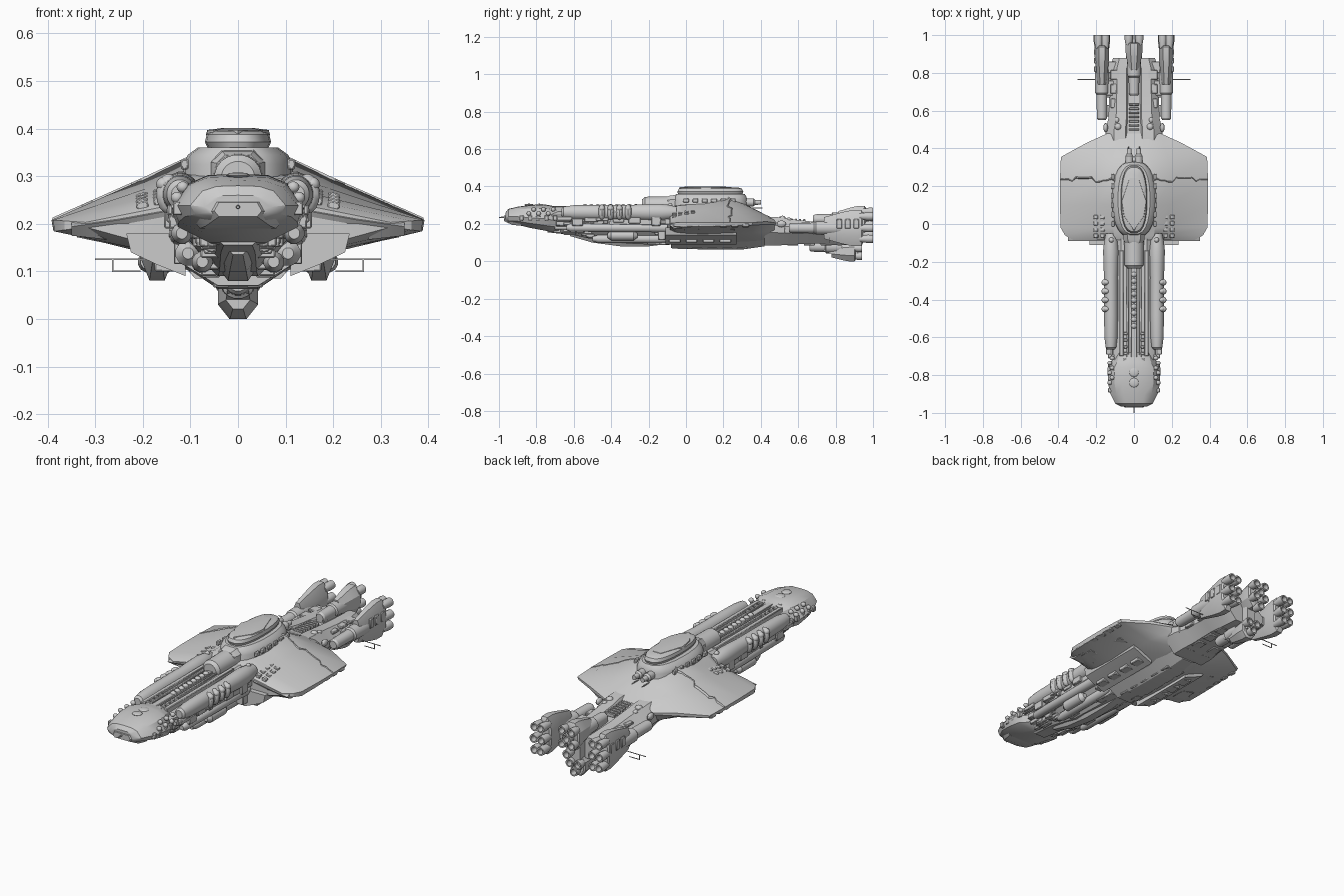
import bpy, bmesh, math, random
from mathutils import Vector, Matrix
random.seed(4)

def finish(name, bm, mirror=False):
    bmesh.ops.recalc_face_normals(bm, faces=bm.faces)
    me = bpy.data.meshes.new(name)
    bm.to_mesh(me); bm.free()
    ob = bpy.data.objects.new(name, me)
    bpy.context.collection.objects.link(ob)
    if mirror:
        ob.modifiers.new("Mirror", 'MIRROR')
    return ob

def loft(name, rings, mirror=False):
    bm = bmesh.new()
    vs = [[bm.verts.new(p) for p in r] for r in rings]
    n = len(rings[0])
    for a, b in zip(vs, vs[1:]):
        for i in range(n):
            bm.faces.new((a[i], a[(i+1) % n], b[(i+1) % n], b[i]))
    bm.faces.new(vs[0]); bm.faces.new(vs[-1])
    return finish(name, bm, mirror)

def hull(name, profile, stations):
    """profile: half outline, x 0..1 and z 0..1; stations: y, half width, z bottom, z top"""
    full = profile + [(-x, z) for x, z in reversed(profile) if x > 0]
    return loft(name, [[(x*w, y, b+(t-b)*z) for x, z in full] for y, w, b, t in stations])

def sections(name, stations):
    """stations: y, half outline of (x, z)"""
    return loft(name, [[(x, y, z) for x, z in h + [(-x, z) for x, z in reversed(h) if x > 0]]
                       for y, h in stations])

def tube(name, x, z, stations, sides=16, sx=1, sz=1, mirror=True):
    """stations: y, radius"""
    return loft(name, [[(x+sx*r*math.cos(2*math.pi*(i+.5)/sides), y, z+sz*r*math.sin(2*math.pi*(i+.5)/sides))
                        for i in range(sides)] for y, r in stations], mirror and x != 0)

def boxes(name, items, mirror=True, tilt=0, bevel=0.003):
    """items: centre, size"""
    bm = bmesh.new()
    for c, s in items:
        m = Matrix.Translation(c) @ Matrix.Rotation(tilt, 4, 'Y') @ Matrix.Diagonal((*s, 1))
        bmesh.ops.create_cube(bm, size=1, matrix=m)
    ob = finish(name, bm, mirror)
    if bevel:
        b = ob.modifiers.new("Bevel", 'BEVEL'); b.width = bevel; b.segments = 1
    return ob

def balls(name, items, mirror=True):
    bm = bmesh.new()
    for c, s in items:
        bmesh.ops.create_uvsphere(bm, u_segments=12, v_segments=8, radius=1,
                                  matrix=Matrix.Translation(c) @ Matrix.Diagonal((*s, 1)))
    return finish(name, bm, mirror)

# forward hull: head, core and keel
head = [(0, 1), (.45, .98), (.75, .85), (1, .45), (.9, .2), (.5, 0), (0, 0)]
hull("nose_head", head, [(-.965, .07, .215, .26), (-.95, .10, .205, .28), (-.90, .125, .195, .292),
     (-.84, .138, .18, .30), (-.76, .14, .165, .305), (-.73, .12, .16, .30), (-.68, .10, .155, .29)])
hull("nose_visor", [(0, 1), (.8, 1), (1, .4), (.8, 0), (0, 0)],
     [(-.972, .05, .215, .245), (-.93, .085, .195, .25), (-.88, .1, .19, .25)])
core = [(0, 1), (.5, 1), (1, .75), (1, .55), (.6, .2), (.3, 0), (0, 0)]
hull("forward_core", core, [(-.74, .10, .155, .28), (-.6, .12, .14, .28), (-.42, .13, .10, .28),
     (-.2, .14, .09, .285), (-.02, .14, .09, .29)])
hull("forward_keel", [(0, 1), (.9, 1), (1, .7), (.35, 0), (0, 0)],
     [(-.62, .03, .135, .17), (-.5, .05, .10, .17), (-.35, .06, .08, .16), (-.2, .06, .08, .16), (-.08, .06, .095, .15)])
tube("nose_probe", 0, .235, [(-1, .003), (-.96, .005), (-.9, .005)], 8)
balls("nose_hatches", [((0, y, .302), (.025, .025, .006)) for y in (-.84, -.785)], False)
balls("nose_side_domes", [((.128 - .012*(i % 2), -.84 + .026*i, .255 + .022*(i % 2)), (.013, .012, .012)) for i in range(6)])
boxes("nose_ports", [((.127, -.88 + .045*i, .232), (.02, .022, .028)) for i in range(5)])

# long rounded side pods, their bands and the spine
tube("side_pod", .122, .262, [(-.665, .018), (-.655, .028), (-.60, .035), (-.48, .037), (-.28, .037),
     (-.22, .04), (-.14, .042), (-.09, .036), (-.05, .028)], 20, 1, 1.1)
balls("pod_bands", [((.146, -.45 + .047*i, .263), (.026, .02, .042)) for i in range(4)]
      + [((.157, -.45 + .047*i, .283), (.015, .017, .015)) for i in range(4)])
boxes("spine_rails", [((.034, -.48, .282), (.014, .5, .022)), ((.066, -.42, .278), (.022, .56, .03))])
boxes("spine_strip", [((0, -.45, .282), (.034, .56, .025))], False)
balls("spine_beads", [((0, -.54 + .034*i, .292), (.016, .015, .014)) for i in range(9)], False)
boxes("spine_blocks", [((.045, -.72 + .035*i, .288), (.022, .016, .016)) for i in range(5)])
tube("neck_housing", 0, .298, [(-.235, .035), (-.22, .05), (-.12, .052), (-.03, .055)], 20, 1, .95)

# lower forward pipes and plating
tube("lower_pipe", .118, .18, [(-.64, .012), (-.62, .022), (-.2, .025), (-.1, .028)], 12)
tube("keel_pipe", .075, .12, [(-.5, .012), (-.47, .022), (-.15, .024), (-.1, .018)], 12)
tube("keel_tank", .105, .138, [(-.42, .012), (-.4, .027), (-.28, .027), (-.26, .012)], 12)
plates = []
for i in range(56):
    y = random.uniform(-.68, -.10)
    t = random.random()
    low = .16 + (.09 - .16)*min(1, (y+.68)/.35)
    plates.append(((.05 + .09*t, y, low + (.235-low)*t), (random.uniform(.015, .04), random.uniform(.02, .08), random.uniform(.012, .035))))
boxes("forward_plating", plates)
boxes("neck_collars", [((.135, -.16, .22), (.04, .05, .06)), ((.11, -.13, .15), (.05, .04, .07)), ((.13, -.58, .21), (.03, .06, .04))])

# broad winged centre section: gentle front slope, ridge at the seam, falling tail
sections("winged_body", [
    (-.085, [(0, .29), (.09, .285), (.15, .237), (.32, .203), (.32, .193), (.2, .16), (.1, .13), (0, .12)]),
    (-.06, [(0, .30), (.105, .295), (.16, .248), (.365, .206), (.365, .187), (.2, .15), (.1, .115), (0, .1)]),
    (-.02, [(0, .31), (.112, .30), (.17, .26), (.388, .208), (.386, .184), (.2, .145), (.1, .105), (0, .09)]),
    (.10, [(0, .32), (.115, .308), (.19, .275), (.392, .208), (.388, .186), (.2, .14), (.1, .1), (0, .085)]),
    (.23, [(0, .35), (.11, .335), (.20, .293), (.392, .208), (.388, .19), (.2, .145), (.1, .1), (0, .085)]),
    (.355, [(0, .285), (.09, .283), (.18, .26), (.387, .207), (.38, .193), (.2, .15), (.1, .11), (0, .09)]),
    (.43, [(0, .245), (.08, .247), (.15, .235), (.25, .213), (.25, .198), (.17, .16), (.1, .12), (0, .1)]),
    (.48, [(0, .225), (.07, .225), (.11, .22), (.14, .205), (.14, .195), (.13, .16), (.09, .125), (0, .11)])])
# raised front wing plates, thick leading edge and underwing bays
loft("wing_lip", [[(x, y, z+dz) for y, dz in ((-.09, -.006), (-.05, .01), (.02, .008), (.02, -t), (-.06, -t))]
     for x, z, t in ((.15, .232, .07), (.25, .214, .05), (.35, .2, .025))], True)
loft("underwing_bay", [[(.11, y, .18), (.235, y, .18), (.225, y, .14), (.17, y, .114), (.11, y, .09)] for y in (-.11, .27)], True)
hull("belly", [(0, 1), (1, 1), (1, .6), (.35, 0), (0, 0)],
     [(-.08, .12, .07, .15), (.1, .12, .063, .15), (.3, .115, .063, .15), (.42, .09, .08, .15)])
boxes("belly_blocks", [((.035, -.02 + .08*i, .076), (.035, .055, .02)) for i in range(5)]
      + [((.15, -.06 + .09*i, .112), (.05, .06, .025)) for i in range(4)])
boxes("wing_windows", [((.165 + .036*j, -.062 + .033*i, .248 + .006*i - .010*j), (.025, .022, .018)) for i in range(4) for j in range(2)],
      tilt=.27)
boxes("wing_edge_blocks", [((.375, .02 + .06*i, .192), (.025, .035, .018)) for i in range(6)]
      + [((.30, .03, .172), (.08, .08, .016)), ((.28, .2, .172), (.06, .12, .015))], tilt=-.2)

# jagged seam across the wings
def wing_z(x):
    return .335 - (x-.11)*.467 if x < .2 else .293 - (x-.2)*.443
seam = [(.10 + .29*i/14, .235 + random.uniform(-.012, .012)) for i in range(15)]
loft("wing_seam", [[(x, y-.006, wing_z(x)-.006), (x, y, wing_z(x)+.004), (x, y+.006, wing_z(x)-.006)] for x, y in seam], True)

# command tower: stacked tiers and diamond cap
def tier(name, levels, sides=24, mid=.13):
    loft(name, [[(w*math.copysign(abs(math.cos(a))**.7, math.cos(a)), mid + l*math.copysign(abs(math.sin(a))**.9, math.sin(a)), z)
         for a in (2*math.pi*(i+.5)/sides for i in range(sides))] for z, w, l in levels])
tier("tower_base", [(.25, .118, .205), (.325, .116, .20), (.345, .106, .195), (.36, .085, .185)])
tier("tower_upper", [(.35, .06, .17), (.372, .07, .178), (.388, .066, .17), (.395, .055, .15)])
loft("tower_diamond", [[(.068*s*x, .1+y*s, z) for x, y in ((0, -.14), (.8, -.06), (1, .02), (.35, .15), (-.35, .15), (-1, .02), (-.8, -.06))]
     for s, z in ((1, .385), (.95, .397), (.5, .401))])
hull("tower_front_bay", [(0, 1), (.6, 1), (1, .6), (1, 0), (0, 0)], [(-.10, .045, .30, .345), (-.085, .055, .295, .352), (.02, .06, .29, .36)])
boxes("tower_side_panels", [((.112, .0 + .05*i, .325), (.016, .03, .022)) for i in range(6)])
balls("shoulder_domes", [((.12, -.085, .298), (.013, .014, .013)), ((.14, -.10, .26), (.016, .02, .018))])
tube("tower_exhaust", .025, .315, [(.28, .02), (.36, .022), (.37, .014), (.40, .012)], 12)
tube("tower_mast", .03, .285, [(.30, .003), (.41, .003)], 6)

# tail hull
hull("tail_hull", [(0, .92), (.25, .92), (.3, 1), (.7, 1), (1, .7), (1, .45), (.6, 0), (0, 0)],
     [(.42, .15, .085, .24), (.5, .15, .085, .235), (.56, .135, .09, .225), (.7, .13, .095, .21), (.82, .13, .085, .205), (.88, .11, .09, .2)])
boxes("tail_ribs", [((0, .50 + .022*i, .222 - .001*i), (.055, .012, .02)) for i in range(7)], False)
boxes("tail_plates", [((.10, .64 + .075*i, .2), (.05, .05, .014)) for i in range(3)] + [((.13, .5 + .1*i, .165), (.03, .06, .035)) for i in range(4)]
      + [((.05, .48 + .09*i, .1), (.05, .06, .03)) for i in range(4)])
balls("tail_domes", [((.085, .515, .23), (.018, .018, .014)), ((.15, .51, .2), (.012, .025, .018)), ((.09, .55, .222), (.012, .016, .012))])

# engines: tapering barrel, flared body and nozzle cluster
def engine(name, x, z, h, w, y0, y1, nozzles, lift=0):
    k = y1 - y0
    tube(name+"_barrel", x, z+lift, [(y0, .02), (y0+.01, .027), (y0+.3*k, .029), (y0+.32*k, .036), (y0+.5*k, .038), (y0+.62*k, .036)], 16)
    tube(name+"_flare", x, z, [(y0+.42*k, .6), (y0+.5*k, .7), (y0+.64*k, .88), (y0+.76*k, 1), (y0+.86*k, 1), (y0+.88*k, .85)], 8, w, h)
    for i, (dx, dz) in enumerate(nozzles):
        for s in ((1, -1) if x == 0 and dx else (1,)):
            tube(f"{name}_nozzle_{i}_{s}", x+dx*s, z+dz, [(y1-.16*k, .017), (y1-.06*k, .023), (y1, .022), (y1, .015), (y1-.03, .013)], 12, mirror=x != 0)
engine("side_engine", .17, .178, .105, .042, .55, 1.0, [(.018, .062), (-.018, .062), (.022, 0), (-.022, 0), (.018, -.058), (-.018, -.058)])
engine("top_engine", 0, .225, .078, .05, .68, 1.0, [(.028, .04), (.028, -.03), (0, .0), (0, -.08)])
engine("lower_engine", 0, .053, .058, .046, .66, .94, [(.024, .018), (0, -.024)], .025)
hull("engine_pylon", [(0, 1), (1, 1), (1, 0), (0, 0)], [(.68, .02, .08, .21), (.78, .025, .04, .24), (.92, .025, .04, .24)])
boxes("engine_struts", [((.12, .72, .172), (.1, .08, .04)), ((.12, .83, .165), (.1, .06, .05))])
boxes("engine_armour", [((.205, .82 + .045*i, .2), (.012, .03, .05)) for i in range(3)])

# fine antennas beside the engines
boxes("side_antenna", [((.245, .765, .125), (.11, .003, .003)), ((.235, .765, .10), (.06, .003, .003)), ((.263, .765, .112), (.003, .003, .026))], bevel=0)

bpy.ops.object.select_all(action='SELECT')
bpy.context.view_layer.objects.active = bpy.context.selected_objects[0]
bpy.ops.object.shade_smooth_by_angle(angle=math.radians(32))
